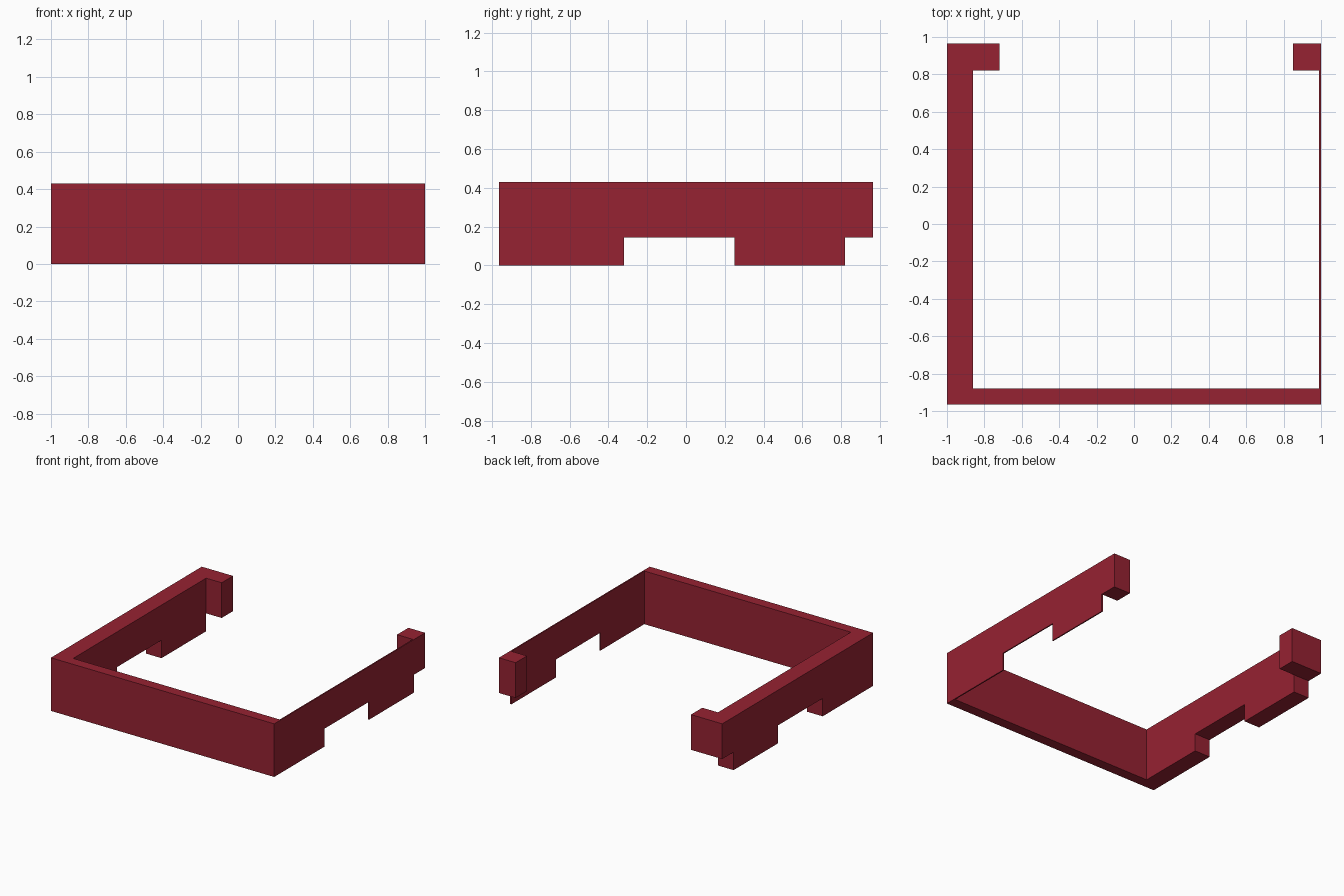
import bpy, bmesh

if "Cube" in bpy.data.objects:
    bpy.data.objects.remove(bpy.data.objects["Cube"])

red = bpy.data.materials.new("deep_red")
red.diffuse_color = (0.305, 0.016, 0.032, 1)
red.use_nodes = True
red.node_tree.nodes["Principled BSDF"].inputs["Base Color"].default_value = red.diffuse_color

# Overall extents and shared heights
Y0, Y1, H, STEP = -0.965, 0.965, 0.43, 0.145
HOOK_Y = 0.82


def extrude_profile(name, pts, x0, x1):
    """Closed (y, z) profile extruded along x."""
    bm = bmesh.new()
    face = bm.faces.new([bm.verts.new((x0, y, z)) for y, z in pts])
    ext = bmesh.ops.extrude_face_region(bm, geom=[face])
    moved = [g for g in ext["geom"] if isinstance(g, bmesh.types.BMVert)]
    bmesh.ops.translate(bm, verts=moved, vec=(x1 - x0, 0, 0))
    bmesh.ops.recalc_face_normals(bm, faces=bm.faces)
    mesh = bpy.data.meshes.new(name)
    bm.to_mesh(mesh)
    bm.free()
    mesh.materials.append(red)
    obj = bpy.data.objects.new(name, mesh)
    bpy.context.collection.objects.link(obj)
    return obj


def rect(y0, y1, z0, z1):
    return [(y0, z0), (y1, z0), (y1, z1), (y0, z1)]


# Side walls: notched underside, raised step at the back end
side = [(Y0, 0), (-0.32, 0), (-0.32, STEP), (0.25, STEP), (0.25, 0),
        (HOOK_Y, 0), (HOOK_Y, STEP), (Y1, STEP), (Y1, H), (Y0, H)]
extrude_profile("left_wall", side, -1.0, -0.86)
extrude_profile("right_thin_wall", side, 0.99, 1.0)

# Front wall between the sides
extrude_profile("front_wall", rect(Y0, -0.88, 0, H), -0.86, 0.99)

# Inward hooks at the back ends
extrude_profile("left_hook", rect(HOOK_Y, Y1, STEP, H), -0.86, -0.72)
extrude_profile("right_hook", rect(HOOK_Y, Y1, STEP, H), 0.85, 0.99)
